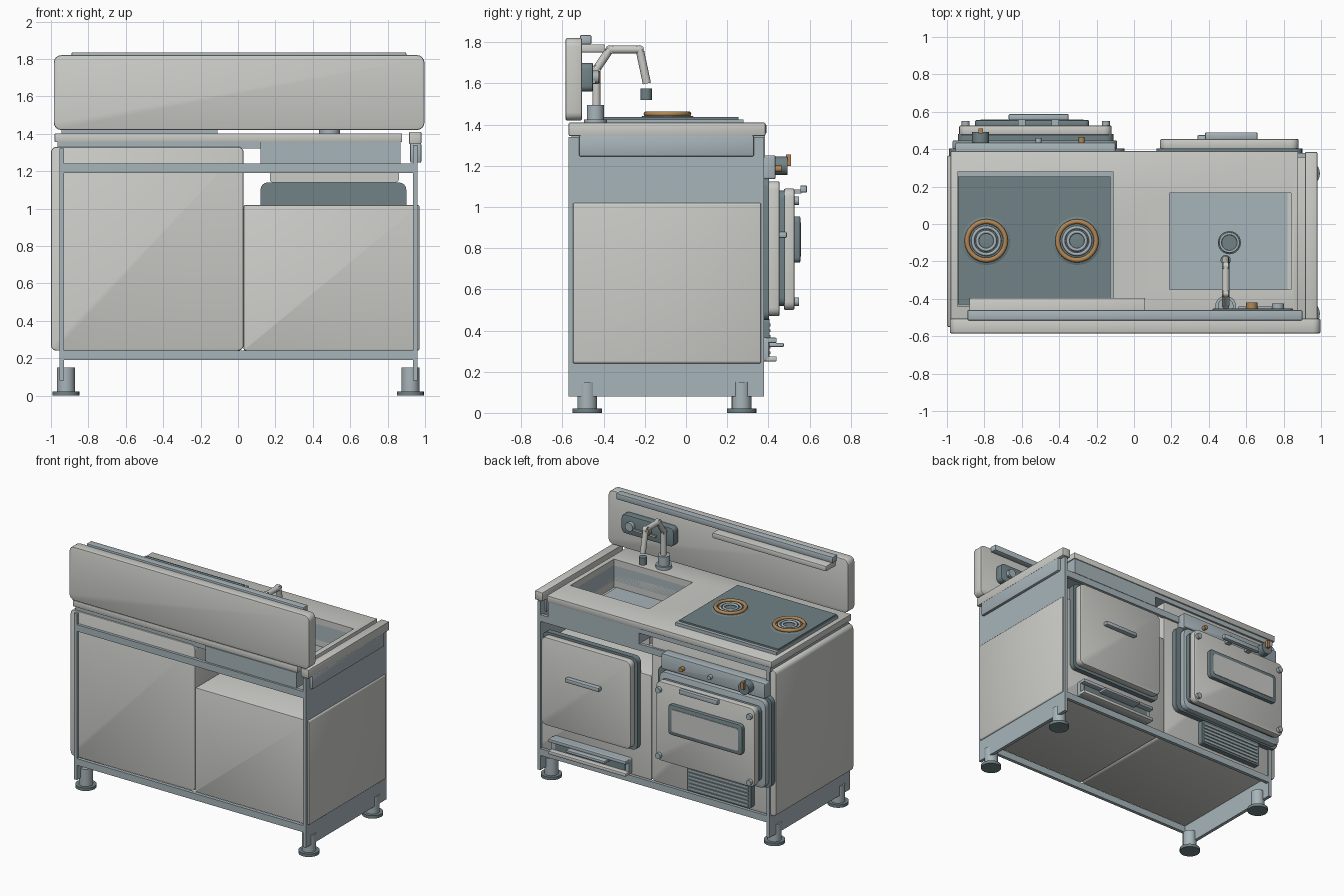
import bpy, bmesh, math
from mathutils import Vector, Matrix

cube = bpy.data.objects.get("Cube")
if cube:
    bpy.data.objects.remove(cube, do_unlink=True)


def material(name, r, g, b):
    m = bpy.data.materials.new(name)
    m.use_nodes = True
    m.diffuse_color = (r, g, b, 1)
    m.node_tree.nodes["Principled BSDF"].inputs["Base Color"].default_value = (r, g, b, 1)
    return m


LIGHT = material("warm light grey", .60, .60, .575)
BLUE = material("pale blue grey", .39, .46, .49)
DARK = material("dark slate", .165, .225, .24)
COPPER = material("copper", .44, .24, .09)


def finish(bm, name, mat, smooth=False):
    mesh = bpy.data.meshes.new(name)
    bm.to_mesh(mesh)
    bm.free()
    ob = bpy.data.objects.new(name, mesh)
    bpy.context.collection.objects.link(ob)
    mesh.materials.append(mat)
    if smooth:
        bpy.ops.object.select_all(action='DESELECT')
        ob.select_set(True)
        bpy.context.view_layer.objects.active = ob
        bpy.ops.object.shade_smooth_by_angle(angle=math.radians(35))
    return ob


def box(name, x, y, z, mat, corner=0, edge=0):
    """Box from ranges; corner rounds the edges along y, edge softens all of them."""
    bm = bmesh.new()
    bmesh.ops.create_cube(bm, size=1)
    for v in bm.verts:
        v.co = [r[0] if c < 0 else r[1] for c, r in zip(v.co, (x, y, z))]
    if corner:
        along = [e for e in bm.edges if abs(e.verts[0].co.y - e.verts[1].co.y) > 1e-5]
        bmesh.ops.bevel(bm, geom=along, offset=corner, segments=4, profile=.5, affect='EDGES')
    if edge:
        sharp = [e for e in bm.edges if e.calc_face_angle(0) > .6]
        bmesh.ops.bevel(bm, geom=sharp, offset=edge, segments=2, profile=.5, affect='EDGES')
    return finish(bm, name, mat, bool(corner or edge))


def cyl(name, base, tip, r, mat, r2=None, sides=24):
    a, b = Vector(base), Vector(tip)
    d = b - a
    rot = Vector((0, 0, 1)).rotation_difference(d).to_matrix().to_4x4()
    bm = bmesh.new()
    bmesh.ops.create_cone(bm, cap_ends=True, segments=sides, radius1=r, radius2=r if r2 is None else r2,
                          depth=d.length, matrix=Matrix.Translation((a + b) / 2) @ rot)
    return finish(bm, name, mat, True)


def ring(name, centre, radius, thick, mat):
    bpy.ops.mesh.primitive_torus_add(location=centre, major_radius=radius, minor_radius=thick,
                                     major_segments=32, minor_segments=8)
    ob = bpy.context.object
    ob.name = name
    ob.data.materials.append(mat)
    bpy.ops.object.shade_smooth()


# Cabinet body: tall half under the stove, low half under the sink
box("tall_body", (-1, .03), (-.55, .365), (.24, 1.33), LIGHT, .03, .008)
box("low_body", (.03, .97), (-.55, .365), (.24, 1.02), LIGHT, .012, .008)

# End frames, rails and feet
box("right_end_frame", (-.955, -.93), (-.57, .38), (.08, 1.32), BLUE)
box("left_end_frame", (.935, .96), (-.57, .38), (.08, 1.34), BLUE)
for side, y in (("front", -.57), ("back", .355)):
    for level, z in (("lower", .19), ("upper", 1.19)):
        box(f"{side}_{level}_rail", (-.935, .94), (y, y + .025), (z, z + .05), BLUE)
for sx, x in (("right", -.92), ("left", .922)):
    for sy, y in (("front", -.48), ("back", .27)):
        cyl(f"{sx}_{sy}_leg", (x, y, .02), (x, y, .15), .048, BLUE)
        cyl(f"{sx}_{sy}_foot", (x, y, 0), (x, y, .022), .072, DARK)

# Countertop with a sunken basin
cutter = box("basin_cutter", (.19, .84), (-.35, .165), (1.19, 1.6), DARK)
cutter.hide_render = True
cutter.hide_viewport = True
cutter.display_type = 'WIRE'
sink_parts = [
    box("countertop", (-.98, .878), (-.55, .39), (1.355, 1.402), LIGHT, 0, .005),
    box("sink_apron", (.12, .87), (-.555, .383), (1.24, 1.357), BLUE),
    box("basin_shell", (.17, .86), (-.37, .185), (1.14, 1.30), LIGHT, .015),
]
for ob in sink_parts:
    mod = ob.modifiers.new("basin", 'BOOLEAN')
    mod.object = cutter
    mod.operation = 'DIFFERENCE'
    mod.solver = 'EXACT'
box("basin_floor", (.19, .82), (-.35, .165), (1.19, 1.196), BLUE)
cyl("drain", (.51, -.10, 1.194), (.51, -.10, 1.206), .062, DARK)
ring("drain_ring", (.51, -.10, 1.206), .048, .007, BLUE)
box("stove_apron", (-.965, .12), (-.54, .38), (1.32, 1.357), BLUE)
box("left_counter_lip", (.915, .98), (-.57, .385), (1.345, 1.41), LIGHT, 0, .005)
box("left_lip_skirt", (.92, .98), (-.52, .33), (1.245, 1.35), BLUE, 0, .008)

# Cooktop and burners
box("cooktop_rim", (-.945, -.11), (-.44, .28), (1.40, 1.425), BLUE)
box("cooktop", (-.94, -.125), (-.43, .255), (1.42, 1.437), DARK)
for side, x in (("right", -.79), ("left", -.305)):
    cyl(f"{side}_burner_plate", (x, -.09, 1.43), (x, -.09, 1.443), .14, DARK, .12, 32)
    ring(f"{side}_burner_outer", (x, -.09, 1.452), .103, .013, COPPER)
    ring(f"{side}_burner_middle", (x, -.09, 1.45), .072, .009, BLUE)
    ring(f"{side}_burner_inner", (x, -.09, 1.45), .048, .009, BLUE)

# Backsplash with ledges
box("backsplash", (-.985, .997), (-.585, -.505), (1.42, 1.82), LIGHT, .04, .008)
box("top_ledge", (-.89, .90), (-.515, -.46), (1.79, 1.835), BLUE, 0, .006)
box("small_shelf", (-.88, .06), (-.51, -.395), (1.75, 1.79), LIGHT, 0, .006)

# Tap with its wall plate
box("tap_plate", (.42, .85), (-.51, -.452), (1.56, 1.70), DARK, .03, .006)
cyl("cold_knob", (.77, -.46, 1.63), (.77, -.425, 1.63), .032, BLUE)
cyl("hot_knob", (.63, -.46, 1.63), (.63, -.42, 1.63), .03, COPPER)
box("tap_link", (.56, .80), (-.46, -.44), (1.60, 1.615), BLUE)
cyl("tap_base", (.49, -.44, 1.40), (.49, -.44, 1.495), .042, BLUE)
cyl("tap_flange", (.49, -.44, 1.40), (.49, -.44, 1.425), .056, BLUE)
path = [(-.435, 1.48), (-.435, 1.67), (-.37, 1.765), (-.225, 1.765), (-.19, 1.60)]
for i, (p, q) in enumerate(zip(path, path[1:])):
    cyl(f"tap_pipe_{i + 1}", (.49, *p), (.49, *q), .02, LIGHT, sides=16)
    if i:
        cyl(f"tap_joint_{i}", (.475, *p), (.505, *p), .021, LIGHT, sides=16)
cyl("tap_nozzle", (.49, -.193, 1.52), (.49, -.193, 1.575), .027, DARK)

# Cupboard door
box("door_backing", (.12, .90), (.36, .403), (.45, 1.14), DARK, .04)
box("cupboard_door", (.14, .88), (.40, .455), (.47, 1.125), LIGHT, .04, .008)
box("cupboard_handle", (.38, .66), (.45, .49), (.85, .88), BLUE, 0, .007)

# Lower drawer slot
box("drawer_plate", (.19, .83), (.36, .40), (.25, .365), BLUE, .012)
box("drawer_lip", (.19, .83), (.39, .44), (.25, .275), LIGHT, 0, .005)
box("drawer_top", (.19, .83), (.39, .44), (.34, .365), BLUE, 0, .005)
box("drawer_slot", (.22, .80), (.398, .405), (.28, .337), DARK)
box("drawer_pull", (.34, .66), (.40, .475), (.32, .34), BLUE, 0, .005)

# Oven
box("oven_backing", (-.99, -.05), (.36, .403), (.46, 1.14), DARK, .05)
box("oven_frame", (-.97, -.09), (.40, .447), (.47, 1.125), BLUE, .05, .008)
box("oven_seal", (-.94, -.11), (.44, .48), (.52, 1.08), DARK, .04)
box("oven_door", (-.935, -.12), (.475, .527), (.50, 1.09), LIGHT, .04, .008)
box("oven_window_frame", (-.85, -.24), (.52, .555), (.73, .955), DARK, .025, .006)
box("oven_window", (-.82, -.27), (.55, .559), (.76, .925), LIGHT, .015)
box("oven_handle", (-.67, -.35), (.555, .588), (1.07, 1.105), BLUE, 0, .006)
for x in (-.60, -.42):
    box("handle_bracket", (x - .02, x + .02), (.52, .56), (1.065, 1.085), BLUE)
for x in (-.90, -.15):
    for z in (.54, 1.03):
        cyl("door_stud", (x, .52, z), (x, .55, z), .021, BLUE, sides=16)

# Oven controls
box("control_panel", (-.955, -.10), (.36, .435), (1.135, 1.25), BLUE, .01, .006)
cyl("copper_button", (-.28, .43, 1.185), (-.28, .465, 1.185), .016, COPPER, sides=16)
cyl("grey_button", (-.51, .43, 1.185), (-.51, .46, 1.185), .016, BLUE, sides=16)
cyl("oven_knob", (-.82, .43, 1.2), (-.82, .492, 1.2), .045, DARK)
box("knob_pointer", (-.832, -.808), (.485, .51), (1.2, 1.255), COPPER)

# Vent grille
box("vent_frame", (-.82, -.29), (.36, .405), (.27, .455), DARK, .015)
for i in range(6):
    z = .285 + i * .027
    box(f"vent_slat_{i + 1}", (-.80, -.31), (.40, .411), (z, z + .013), BLUE)
